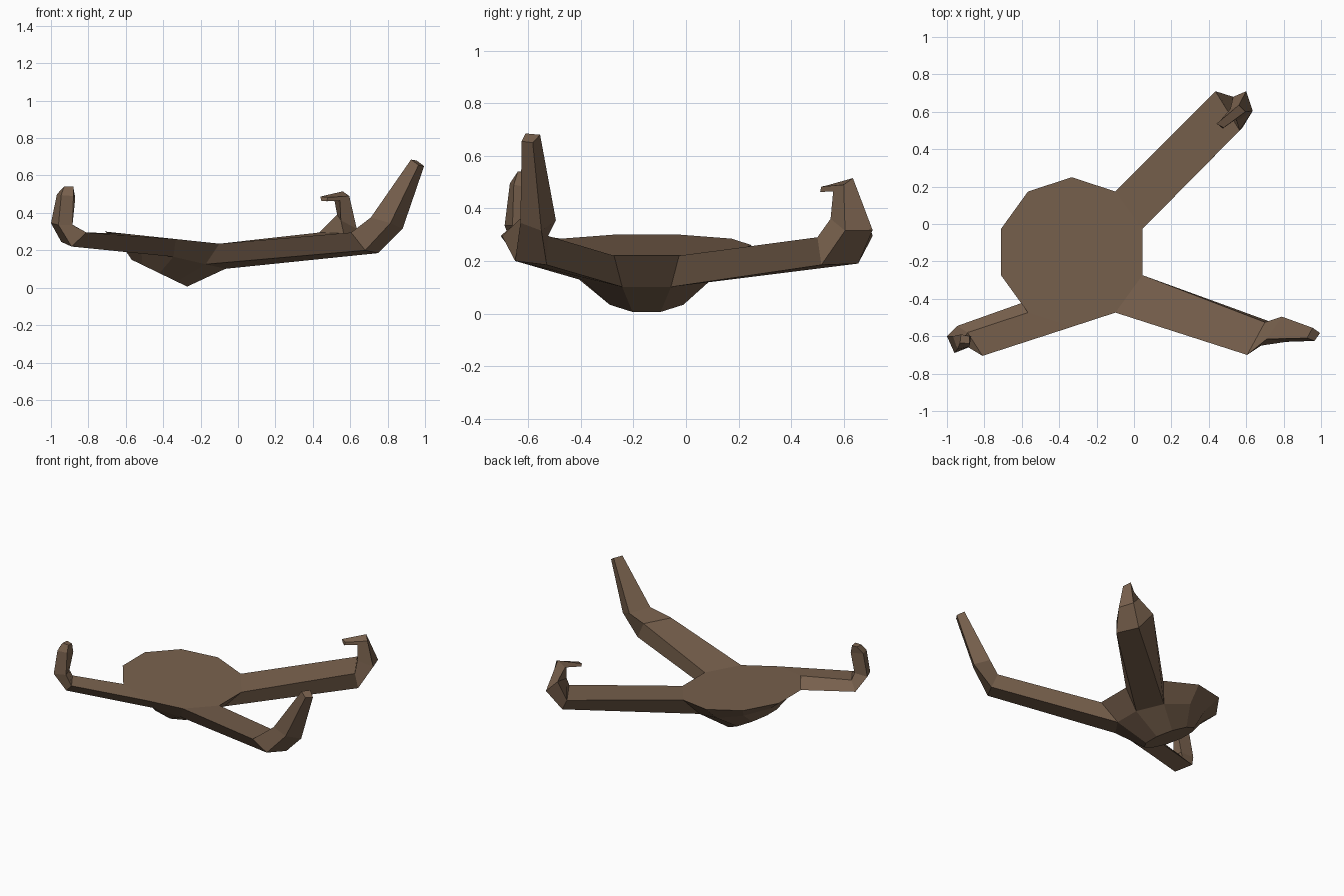
import bpy, bmesh, math

brown = bpy.data.materials.new("dull brown")
brown.diffuse_color = (0.19, 0.12, 0.075, 1)

SIDES = 10


def ring(cx, cz, radius, slope):
    """Ten-sided ring, tilted about the y axis."""
    c = 1 / math.hypot(1, slope)
    pts = []
    for k in range(SIDES):
        a = math.radians(18 + 36 * k)
        dx = radius * math.cos(a) * c
        pts.append((cx + dx, -0.15 + radius * math.sin(a), cz + slope * dx))
    return pts


def loft(name, rings, cap_start, skip=()):
    """Join rings of points with quads; skip lists open sides of the first band."""
    bm = bmesh.new()
    vs = [[bm.verts.new(p) for p in r] for r in rings]
    n = len(rings[0])
    for i in range(len(vs) - 1):
        for k in range(n):
            if i == 0 and k in skip:
                continue
            j = (k + 1) % n
            bm.faces.new((vs[i][k], vs[i][j], vs[i + 1][j], vs[i + 1][k]))
    if cap_start:
        bm.faces.new(vs[0])
    bm.faces.new(vs[-1])
    bmesh.ops.recalc_face_normals(bm, faces=bm.faces[:])
    me = bpy.data.meshes.new(name)
    bm.to_mesh(me)
    bm.free()
    me.materials.append(brown)
    ob = bpy.data.objects.new(name, me)
    bpy.context.collection.objects.link(ob)
    return ob


# Body: flat top, tapering tilted bowl below
top = ring(-0.333, 0.26, 0.40, -0.106)
mid = ring(-0.345, 0.165, 0.30, -0.23)
low = ring(-0.42, 0.0775, 0.173, -0.483)
loft("body", [top, mid, low], True, skip=(0, 6, 8))


def arm(name, side, flip, sections):
    """Grow an arm out of one open side of the body's upper band."""
    a, b = side, (side + 1) % SIDES
    if flip:
        a, b = b, a
    loft(name, [(top[a], top[b], mid[b], mid[a])] + sections, False)


# Back right arm with hooked claw
arm("back_right_arm", 0, True, [
    [(0.435, 0.71, 0.295), (0.565, 0.50, 0.29), (0.58, 0.515, 0.185), (0.51, 0.655, 0.19)],
    [(0.53, 0.68, 0.39), (0.55, 0.55, 0.36), (0.635, 0.605, 0.315), (0.60, 0.71, 0.317)],
    [(0.515, 0.615, 0.47), (0.545, 0.56, 0.465), (0.595, 0.60, 0.49), (0.56, 0.635, 0.515)],
    [(0.445, 0.535, 0.465), (0.475, 0.51, 0.462), (0.48, 0.515, 0.483), (0.44, 0.535, 0.487)],
])

# Front right arm with tall straight claw
arm("front_right_arm", 8, False, [
    [(0.605, -0.70, 0.295), (0.70, -0.525, 0.295), (0.75, -0.53, 0.185), (0.68, -0.65, 0.20)],
    [(0.71, -0.615, 0.375), (0.79, -0.495, 0.355), (0.88, -0.55, 0.315), (0.815, -0.63, 0.345)],
    [(0.925, -0.61, 0.685), (0.955, -0.555, 0.68), (0.995, -0.583, 0.65), (0.965, -0.625, 0.655)],
])

# Front left arm with short blunt claw
arm("front_left_arm", 6, True, [
    [(-0.81, -0.705, 0.295), (-0.89, -0.58, 0.30), (-0.945, -0.545, 0.245), (-0.89, -0.65, 0.22)],
    [(-0.885, -0.66, 0.335), (-0.90, -0.60, 0.345), (-1.0, -0.60, 0.345), (-0.96, -0.69, 0.335)],
    [(-0.88, -0.655, 0.49), (-0.87, -0.60, 0.48), (-0.968, -0.60, 0.50), (-0.945, -0.67, 0.495)],
    [(-0.88, -0.64, 0.54), (-0.88, -0.60, 0.535), (-0.925, -0.59, 0.54), (-0.93, -0.635, 0.54)],
])
